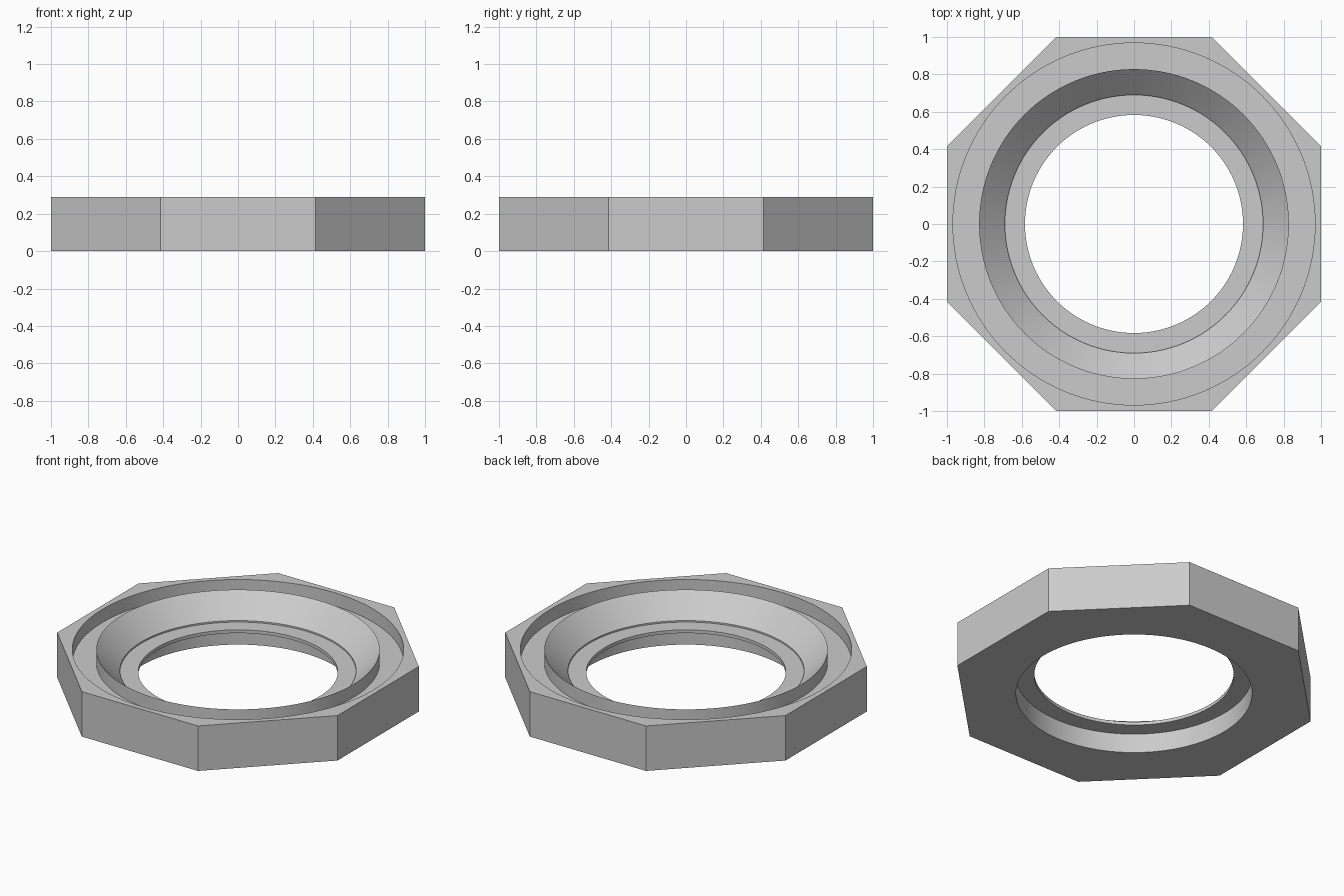
import bpy, bmesh, math

if "Cube" in bpy.data.objects:
    bpy.data.objects.remove(bpy.data.objects["Cube"])

SEGMENTS = 128          # multiple of 16, so samples land on the octagon corners
HEIGHT = 0.29

# Closed section (radius, height); None marks the octagonal outer wall
SECTION = [
    (None, 0.0), (None, HEIGHT),          # outer octagon wall
    (0.968, HEIGHT), (0.968, 0.205),      # groove outer wall
    (0.828, 0.205), (0.828, HEIGHT),      # groove floor and ridge
    (0.69, 0.155), (0.69, 0.145),         # conical seat and small step
    (0.583, 0.145), (0.583, 0.124),       # thin inner flange
    (0.69, 0.124), (0.69, 0.0),           # bore on the underside
]


def octagon_radius(angle):
    """Distance to an octagon whose flats lie one unit from the centre."""
    step = math.pi / 4
    offset = (angle + step / 2) % step - step / 2
    return 1 / math.cos(offset)


# Sweep the section around the axis
bm = bmesh.new()
rings = []
for i in range(SEGMENTS):
    a = 2 * math.pi * i / SEGMENTS
    ring = []
    for r, z in SECTION:
        rad = octagon_radius(a) if r is None else r
        ring.append(bm.verts.new((rad * math.cos(a), rad * math.sin(a), z)))
    rings.append(ring)

n = len(SECTION)
for i in range(SEGMENTS):
    p, q = rings[i], rings[(i + 1) % SEGMENTS]
    for j in range(n):
        k = (j + 1) % n
        bm.faces.new((p[j], q[j], q[k], p[k]))
bmesh.ops.recalc_face_normals(bm, faces=bm.faces[:])

mesh = bpy.data.meshes.new("octagonal_ring")
bm.to_mesh(mesh)
bm.free()
ring_obj = bpy.data.objects.new("octagonal_ring", mesh)
bpy.context.collection.objects.link(ring_obj)

# Plain grey
grey = bpy.data.materials.new("plain_grey")
grey.diffuse_color = (0.6, 0.6, 0.6, 1)
grey.use_nodes = True
grey.node_tree.nodes["Principled BSDF"].inputs["Base Color"].default_value = grey.diffuse_color
mesh.materials.append(grey)

# Smooth round walls, sharp corners
bpy.context.view_layer.objects.active = ring_obj
ring_obj.select_set(True)
bpy.ops.object.shade_smooth_by_angle(angle=math.radians(30))
